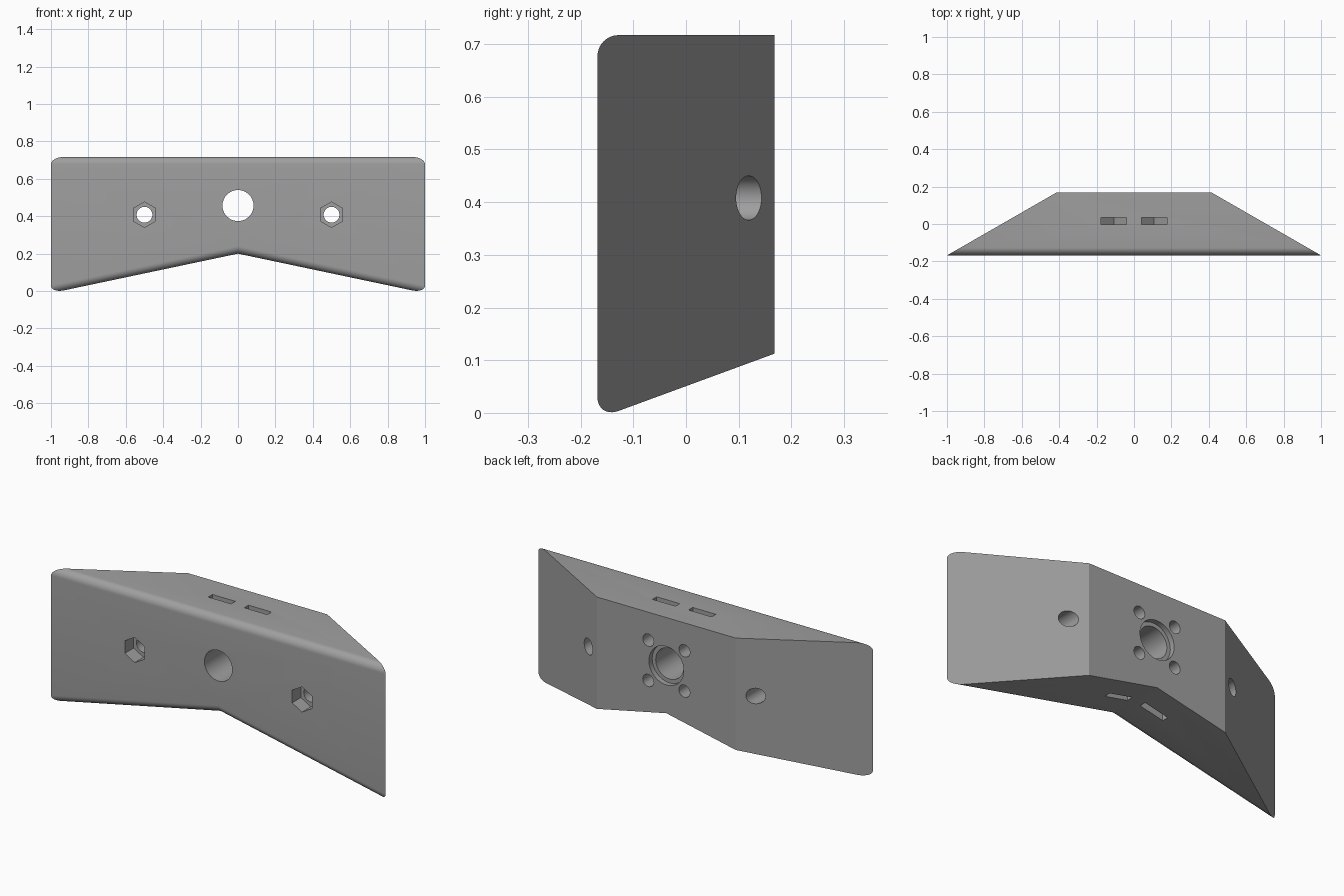
import bpy, bmesh, math
from mathutils import Matrix

if "Cube" in bpy.data.objects:
    bpy.data.objects.remove(bpy.data.objects["Cube"])

FRONT, BACK = -0.168, 0.168
W_FRONT, W_BACK = 1.0, 0.415
TOP, VALLEY, SLOPE = 0.717, 0.2, 0.211
FILLET = 0.04
BORE_Z = 0.457

grey = bpy.data.materials.new("grey_plastic")
grey.diffuse_color = (0.35, 0.35, 0.35, 1)
grey.use_nodes = True
grey.node_tree.nodes["Principled BSDF"].inputs["Base Color"].default_value = grey.diffuse_color


def make_object(name, bm):
    bmesh.ops.recalc_face_normals(bm, faces=bm.faces)
    mesh = bpy.data.meshes.new(name)
    bm.to_mesh(mesh)
    bm.free()
    mesh.materials.append(grey)
    obj = bpy.data.objects.new(name, mesh)
    bpy.context.collection.objects.link(obj)
    return obj


def loft(name, rings):
    """Skin a list of equal-length point rings and cap both ends."""
    bm = bmesh.new()
    loops = [[bm.verts.new(p) for p in ring] for ring in rings]
    n = len(loops[0])
    for a, b in zip(loops, loops[1:]):
        for i in range(n):
            j = (i + 1) % n
            bm.faces.new((a[i], a[j], b[j], b[i]))
    bm.faces.new(loops[0])
    bm.faces.new(loops[-1])
    return make_object(name, bm)


def rod(name, x, z, radius, y0, y1, sides=48):
    """Round or hexagonal cutter running along y."""
    ring = [(x + radius * math.sin(2 * math.pi * i / sides),
             z + radius * math.cos(2 * math.pi * i / sides)) for i in range(sides)]
    return loft(name, [[(px, y, pz) for px, pz in ring] for y in (y0, y1)])


def body_section(d):
    """Front-view outline at depth d behind the front, pulled in by the fillet."""
    y = FRONT + d
    w = W_FRONT + (W_BACK - W_FRONT) * d / (BACK - FRONT)
    h = FILLET - math.sqrt(FILLET**2 - (FILLET - d)**2) if d < FILLET else 0
    low = VALLEY + h * math.hypot(1, SLOPE)
    return [(-w, y, low - SLOPE * w), (0, y, low), (w, y, low - SLOPE * w),
            (w, y, TOP - h), (-w, y, TOP - h)]


# Wedge-shaped body with rounded top and bottom front edges
steps = 10
depths = [FILLET * (1 - math.cos(math.pi / 2 * i / steps)) for i in range(steps)]
body = loft("mounting_block", [body_section(d) for d in depths + [FILLET, BACK - FRONT]])

# Central bore with a shallow counterbore at the back
cutters = [rod("bore_cutter", 0, BORE_Z, 0.083, -0.4, 0.4, 64),
           rod("counterbore_cutter", 0, BORE_Z, 0.104, BACK - 0.028, 0.4, 64)]

for sx in (-1, 1):
    # Side bolt holes with hexagonal nut recesses at the front
    cutters.append(rod("bolt_hole_cutter", sx * 0.5, 0.408, 0.042, -0.4, 0.4))
    cutters.append(rod("hex_recess_cutter", sx * 0.5, 0.408, 0.068, -0.4, FRONT + 0.075, 6))
    for sz in (-1, 1):
        # Screw holes around the bore, each crossed by a pointed nut slot
        x, z, half = sx * 0.108, BORE_Z + sz * 0.109, 0.069
        cutters.append(rod("screw_hole_cutter", x, z, 0.033, -0.04, 0.4, 32))
        outline = [(x - half, z), (x, z - sz * half), (x + half, z),
                   (x + half, z + sz * 0.6), (x - half, z + sz * 0.6)]
        cutters.append(loft("nut_slot_cutter",
                            [[(px, y, pz) for px, pz in outline] for y in (-0.002, 0.034)]))

# Cut all openings, then discard the cutters
bpy.context.view_layer.objects.active = body
body.select_set(True)
for cutter in cutters:
    mod = body.modifiers.new("opening", 'BOOLEAN')
    mod.operation = 'DIFFERENCE'
    mod.solver = 'EXACT'
    mod.object = cutter
    bpy.ops.object.modifier_apply(modifier=mod.name)
    bpy.data.objects.remove(cutter)

bpy.ops.object.shade_smooth_by_angle(angle=math.radians(20))
